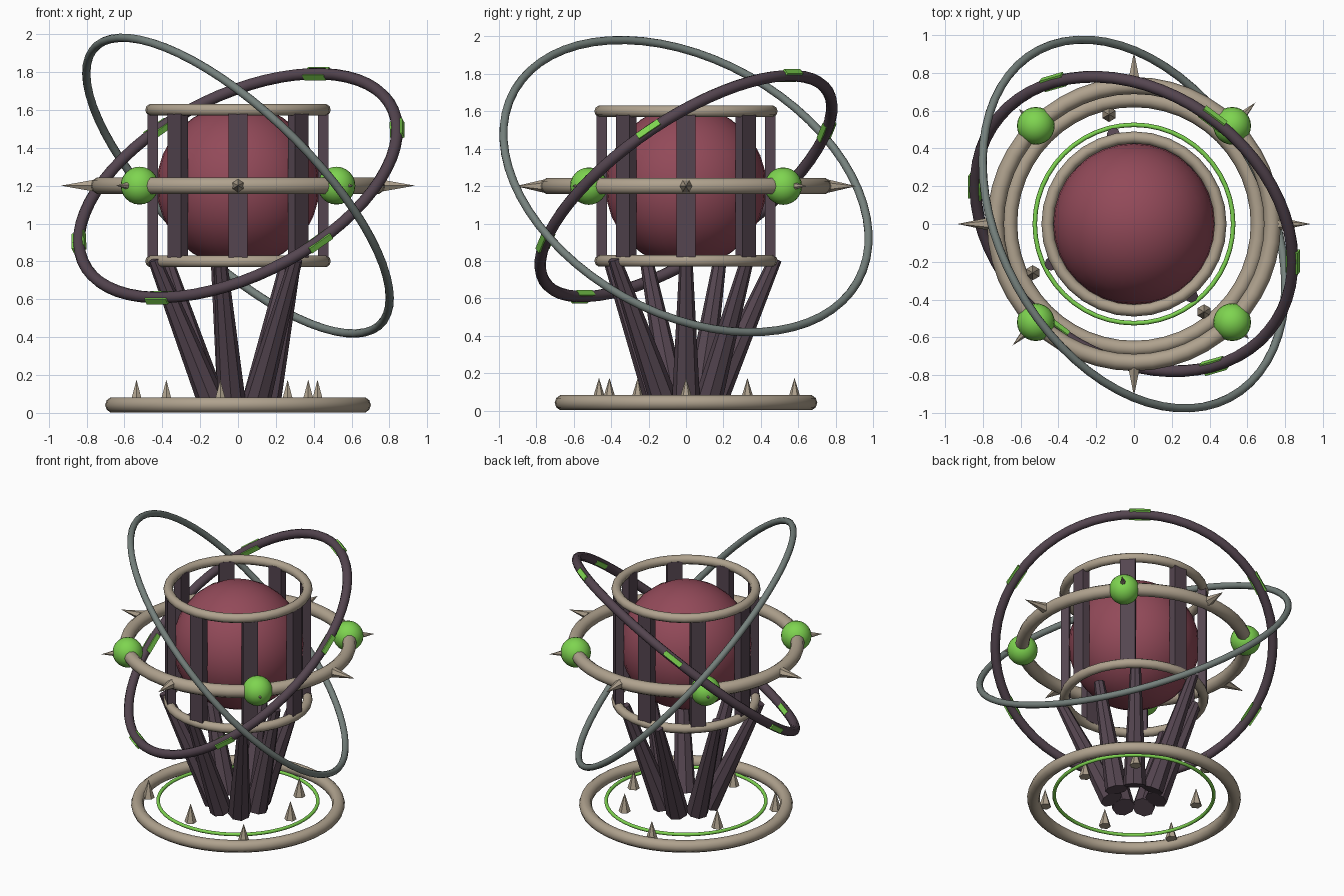
import bpy
from math import sin, cos, pi, radians
from mathutils import Vector, Matrix

cube = bpy.data.objects.get("Cube")
if cube:
    bpy.data.objects.remove(cube, do_unlink=True)


def material(name, rgb):
    m = bpy.data.materials.new(name)
    m.use_nodes = True
    col = (*rgb, 1)
    m.diffuse_color = col
    m.node_tree.nodes["Principled BSDF"].inputs["Base Color"].default_value = col
    return m


BONE = material("bone beige", (0.43, 0.36, 0.27))
DARK = material("dark plum", (0.09, 0.06, 0.08))
MAROON = material("maroon", (0.29, 0.068, 0.1))
GREEN = material("glowing green", (0.21, 0.66, 0.08))
GREY = material("grey green metal", (0.18, 0.22, 0.205))
UP = Vector((0, 0, 1))


def finish(name, mat, smooth):
    ob = bpy.context.object
    ob.name = name
    ob.data.materials.append(mat)
    if smooth:
        bpy.ops.object.shade_smooth_by_angle(angle=radians(smooth))
    return ob


def polar(r, a, z):
    return Vector((r * cos(a), r * sin(a), z))


def ring(name, mat, z, major, minor, normal=UP, segs=48, sides=10):
    rot = UP.rotation_difference(Vector(normal)).to_euler()
    bpy.ops.mesh.primitive_torus_add(major_radius=major, minor_radius=minor, location=(0, 0, z),
                                     rotation=rot, major_segments=segs, minor_segments=sides)
    return finish(name, mat, 50)


def ball(name, mat, r, loc, segs=32):
    bpy.ops.mesh.primitive_uv_sphere_add(radius=r, location=loc, segments=segs, ring_count=segs // 2)
    return finish(name, mat, 60)


def taper(name, mat, a, b, ra, rb, sides):
    d = b - a
    bpy.ops.mesh.primitive_cone_add(vertices=sides, radius1=ra, radius2=rb, depth=d.length,
                                    location=(a + b) / 2,
                                    rotation=UP.rotation_difference(d).to_euler())
    return finish(name, mat, 0)


def box(name, mat, size, matrix):
    bpy.ops.mesh.primitive_cube_add(size=1)
    ob = finish(name, mat, 0)
    ob.matrix_world = matrix @ Matrix.Diagonal((*size, 1))
    return ob


# Base rings
ring("base_ring", BONE, 0.042, 0.66, 0.042)
ring("base_glow_ring", GREEN, 0.065, 0.525, 0.012)

# Splayed legs and base spikes
for k in range(7):
    a = k * 2 * pi / 7
    wide = k in (2, 4, 6)
    taper(f"base_spike_{k}", BONE, polar(0.595 if wide else 0.42, a, 0.045),
          polar(0.595 if wide else 0.42, a, 0.175), 0.04, 0, 6)
    top = 0.49 if wide else 0.3 if k == 0 else 0.42
    taper(f"leg_{k}", DARK, polar(0.15, a, 0.05), polar(top, a, 0.81), 0.075, 0.035, 8)

# Cage around the core
ball("core", MAROON, 0.43, (0, 0, 1.2))
for name, z in (("cage_bottom_ring", 0.8), ("cage_top_ring", 1.6)):
    ring(name, BONE, z, 0.458, 0.032, segs=32)
for k in range(8):
    a = k * pi / 4
    box(f"cage_bar_{k}", DARK, (0.055, 0.1, 0.8),
        Matrix.Translation(polar(0.45, a, 1.2)) @ Matrix.Rotation(a, 4, "Z"))

# Middle ring with spikes and orbs
ring("middle_ring", BONE, 1.2, 0.733, 0.045)
for k in range(8):
    a = k * pi / 4
    tip = 0.86 if k in (3, 7) else 0.935 if k % 4 == 0 else 0.91
    taper(f"ring_spike_{k}", BONE, polar(0.74, a, 1.2), polar(tip, a, 1.2), 0.04, 0, 6)
    if k % 2:
        ball(f"orb_{k}", GREEN, 0.1, polar(0.735, a, 1.2), 24)

# Tilted orbit rings
ring("outer_orbit", GREY, 1.2, 1.05, 0.022, (0.646, 0.368, 0.668), 64)
normal = Vector((-0.389, -0.519, 0.762)).normalized()
ring("inner_orbit", DARK, 1.2, 0.912, 0.031, normal, 64)

# Glowing inserts along the inner orbit
high = (UP - normal * normal.z).normalized()
side = normal.cross(high)
for k in range(6):
    a = k * pi / 3
    out = high * cos(a) + side * sin(a)
    m = Matrix((out, normal.cross(out), normal)).transposed().to_4x4()
    m.translation = UP * 1.2 + out * 0.912
    box(f"orbit_insert_{k}", GREEN, (0.07, 0.14, 0.034), m)
